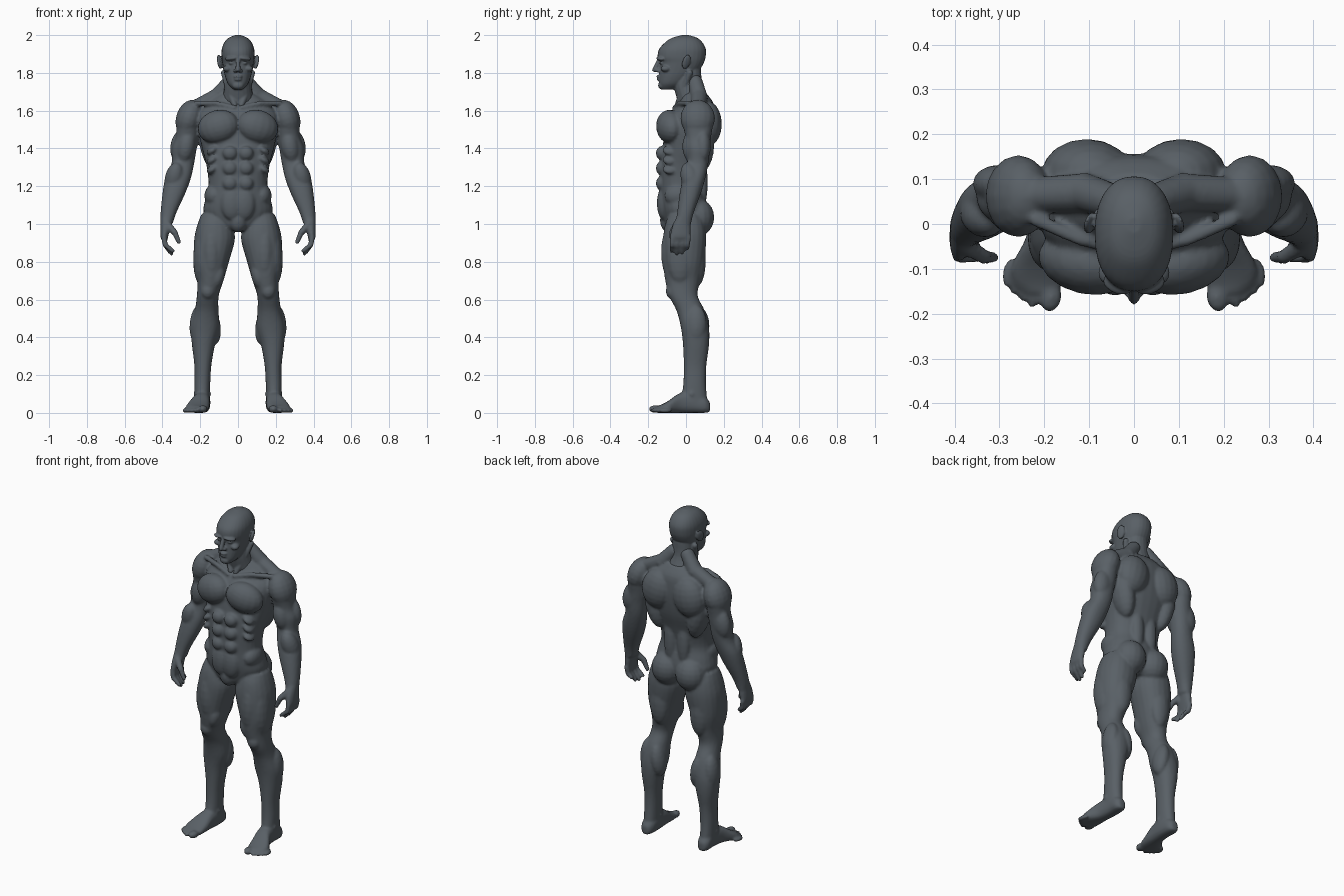
import bpy, math
from mathutils import Vector, Matrix

skin = bpy.data.materials.new("slate grey")
skin.diffuse_color = (0.10, 0.117, 0.133, 1)
BOTH, MID = (1, -1), (1,)
verts, faces = [], []


def bridge(loops):
    # closed skin over a stack of loops, wound outwards
    n, base = len(loops[0]), len(verts)
    pts = [Vector(p) for loop in loops for p in loop]
    c = sum(pts, Vector()) / len(pts)
    new = [list(range(n))[::-1], [(len(loops) - 1) * n + k for k in range(n)]]
    for i in range(len(loops) - 1):
        for k in range(n):
            j = (k + 1) % n
            new.append([i * n + k, i * n + j, i * n + n + j, i * n + n + k])
    vol = sum((pts[f[0]] - c).dot((pts[f[1]] - c).cross(pts[f[2]] - c)) for f in new[2:])
    verts.extend(p[:] for p in pts)
    faces.extend([base + v for v in (f if vol > 0 else f[::-1])] for f in new)


def smooth_rings(rings, n=4):
    # Catmull-Rom between the given rings
    out = []
    for i in range(len(rings) - 1):
        p = [rings[max(0, min(len(rings) - 1, i + k))] for k in (-1, 0, 1, 2)]
        for s in range(n):
            t = s / n
            out.append([0.5 * (2 * b + (c - a) * t + (2 * a - 5 * b + 4 * c - d) * t * t
                               + (3 * b - a - 3 * c + d) * t ** 3) for a, b, c, d in zip(*p)])
    return out + [list(rings[-1])]


def loft(rings, along="z", power=2.2, sides=MID, seg=20):
    # rings: centre x, y, z, half width in x, half size in the other direction
    for s in sides:
        loops = []
        for x, y, z, rx, ro in smooth_rings(rings):
            loop = []
            for k in range(seg):
                c, d = math.cos(2 * math.pi * k / seg), math.sin(2 * math.pi * k / seg)
                u = math.copysign(abs(c) ** (2 / power), c) * max(rx, 0.003)
                v = math.copysign(abs(d) ** (2 / power), d) * max(ro, 0.003)
                loop.append((s * (x + u), y + v, z) if along == "z" else (s * (x + u), y, z + v))
            loops.append(loop)
        bridge(loops)


def ball_rows(m, bottom, top, rb, rt, rows, seg):
    # rounded solid along local z, from a lower to an upper half ball
    loops = []
    for i in range(rows + 1):
        a = math.pi * (0.03 + 0.94 * i / rows) - math.pi / 2
        r, z = (rb, bottom) if a < 0 else (rt, top)
        loops.append([m @ Vector((r * math.cos(a) * math.cos(2 * math.pi * k / seg),
                                  r * math.cos(a) * math.sin(2 * math.pi * k / seg),
                                  z + r * math.sin(a))) for k in range(seg)])
    bridge(loops)


def blob(c, r, tilt=(0, 0, 0), sides=BOTH):
    # ellipsoid muscle; tilt in degrees
    m = Matrix.Identity(4)
    for ang, ax in zip(tilt, "XYZ"):
        m = Matrix.Rotation(math.radians(ang), 4, ax) @ m
    m = Matrix.Translation(c) @ m @ Matrix.Diagonal((*r, 1))
    for s in sides:
        ball_rows(Matrix.Diagonal((s, 1, 1, 1)) @ m, 0, 0, 1, 1, 10, 16)


def rod(pts, sides=BOTH):
    # chain of tapered round-ended rods: x, y, z, radius
    for a, b in zip(pts, pts[1:]):
        va, d = Vector(a[:3]), Vector(b[:3]) - Vector(a[:3])
        m = Matrix.Translation(va) @ d.to_track_quat("Z", "Y").to_matrix().to_4x4()
        for s in sides:
            ball_rows(Matrix.Diagonal((s, 1, 1, 1)) @ m, 0, d.length, a[3], b[3], 7, 12)


def front_back(rows):
    # z, half width, front y, back y -> loft rings
    return [(0, (f + b) / 2, z, w, (b - f) / 2) for z, w, f, b in rows]


def finish(name, voxel, iterations):
    # fuse all collected pieces into one smooth surface
    me = bpy.data.meshes.new(name)
    me.from_pydata(verts, [], faces)
    me.materials.append(skin)
    ob = bpy.data.objects.new(name, me)
    bpy.context.collection.objects.link(ob)
    rm = ob.modifiers.new("fuse", "REMESH")
    rm.mode, rm.voxel_size, rm.use_smooth_shade = "VOXEL", voxel, True
    sm = ob.modifiers.new("soften", "SMOOTH")
    sm.factor, sm.iterations = 0.5, iterations
    verts.clear()
    faces.clear()


# torso
loft(front_back([(0.965, .05, -.10, .05), (1.0, .12, -.115, .09), (1.06, .18, -.125, .11),
                 (1.12, .176, -.135, .105), (1.20, .157, -.138, .09), (1.30, .165, -.138, .11),
                 (1.40, .19, -.125, .14), (1.50, .21, -.11, .155), (1.58, .21, -.085, .155),
                 (1.64, .16, -.04, .145), (1.69, .09, -.02, .11)]), power=2.3, seg=28)
blob((.105, -.085, 1.515), (.112, .072, .088), (0, 15, 12))      # chest
blob((.105, .115, 1.53), (.10, .075, .12), (0, -10, 0))          # shoulder blades
blob((.145, .075, 1.42), (.058, .075, .15), (0, 12, 0))          # lats
blob((.045, .085, 1.22), (.038, .03, .14))                       # lower back
for z in (1.375, 1.295, 1.215):
    blob((.042, -.128, z), (.04, .032, .038))                    # abs
blob((.032, -.118, 1.11), (.06, .036, .09))
for z in (1.39, 1.34, 1.29):
    blob((.135, -.085, z), (.035, .04, .02), (0, 35, 0))         # ribs
blob((.128, -.04, 1.15), (.05, .075, .06))                       # flanks
blob((.08, .065, 1.035), (.09, .085, .098))                      # buttocks
blob((0, -.092, 1.02), (.05, .046, .065), sides=MID)             # groin
rod([(.045, .05, 1.75, .04), (.11, .07, 1.675, .045), (.23, .065, 1.615, .04)])       # traps
rod([(.02, -.06, 1.615, .014), (.12, -.035, 1.64, .014), (.22, .01, 1.638, .016)])    # collarbones

# arms
loft([(.25, .06, 1.64, .035, .05), (.262, .062, 1.55, .058, .08), (.27, .065, 1.46, .06, .068),
      (.285, .065, 1.40, .066, .063), (.292, .062, 1.32, .060, .056), (.318, .042, 1.24, .068, .060),
      (.340, .022, 1.16, .060, .056), (.368, -.003, 1.06, .042, .044), (.378, -.015, 1.0, .032, .042)],
     sides=BOTH)
blob((.258, .062, 1.56), (.07, .092, .10), (0, -18, 0))          # deltoids
blob((.275, .03, 1.41), (.048, .05, .085), (0, -10, 0))          # biceps
blob((.303, .09, 1.415), (.055, .042, .09), (0, -12, 0))         # triceps
blob((.338, .025, 1.24), (.05, .052, .09), (15, -12, 0))         # forearms

# hands
loft([(.378, -.015, 1.03, .032, .038), (.385, -.025, .98, .026, .050),
      (.390, -.03, .935, .021, .054), (.388, -.03, .915, .015, .048)], sides=BOTH)
for i, (y, tip) in enumerate(((-.070, .85), (-.043, .835), (-.015, .84), (.012, .862))):
    rod([(.392, y, .93, .0155), (.386, y - .004, .89, .0145), (.345 + .006 * i, y - .006, tip + .008, .0115)])
rod([(.372, -.05, .995, .021), (.335, -.073, .955, .017), (.313, -.075, .905, .0125)])

# legs: z, centre x, half width, front y, back y
leg = [(1.05, .115, .08, -.09, .08), (1.0, .122, .092, -.11, .10), (.92, .124, .108, -.122, .108),
       (.80, .140, .092, -.122, .095), (.70, .146, .069, -.11, .075), (.62, .160, .058, -.09, .062),
       (.54, .166, .063, -.05, .10), (.45, .174, .076, -.027, .122), (.36, .183, .061, -.016, .122),
       (.25, .186, .045, -.012, .108), (.15, .189, .042, -.015, .106), (.05, .19, .040, -.03, .115)]
loft([(x, (f + b) / 2, z, w, (b - f) / 2) for z, x, w, f, b in leg], sides=BOTH)
blob((.14, -.078, .85), (.052, .054, .15))                       # front thighs
blob((.19, -.03, .84), (.047, .075, .16), (0, -3, 0))            # outer thighs
blob((.108, -.065, .725), (.038, .046, .07), (0, -12, 0))        # inner thighs
blob((.135, .06, .81), (.06, .045, .14))                         # hamstrings
blob((.16, -.077, .645), (.036, .03, .042))                      # kneecaps
blob((.135, .07, .46), (.043, .055, .10), (0, 8, 0))             # calves
blob((.215, .055, .47), (.041, .055, .10), (0, -5, 0))

# feet
loft([(.19, .127, .030, .020, .026), (.19, .10, .042, .038, .042), (.188, .04, .055, .042, .055),
      (.195, -.03, .053, .046, .053), (.212, -.09, .033, .060, .033), (.215, -.13, .022, .056, .022),
      (.205, -.155, .018, .035, .018)], along="y", power=2.5, sides=BOTH)
for x, y, r in ((.185, -.163, .024), (.222, -.155, .016), (.243, -.142, .015), (.262, -.126, .015), (.278, -.108, .015)):
    blob((x, y, r * .85), (r, .034, r * .85), (0, 0, 12))
blob((.19, .03, .10), (.048, .03, .025))                         # ankles
finish("body", .008, 3)

# head and neck
loft([(0, .055, 1.60, .10, .085), (0, .032, 1.67, .082, .082), (0, .01, 1.74, .070, .076),
      (0, .01, 1.82, .064, .07)])
loft(front_back([(1.712, .025, -.130, -.06), (1.74, .052, -.142, -.01), (1.78, .068, -.142, .035),
                 (1.82, .077, -.140, .075), (1.855, .083, -.138, .095), (1.885, .087, -.150, .104),
                 (1.925, .086, -.143, .105), (1.96, .073, -.112, .088), (1.985, .05, -.075, .06),
                 (2.0, .015, -.02, .015)]), power=2.25, seg=28)
rod([(.075, .02, 1.80, .016), (.045, -.02, 1.70, .018), (.018, -.045, 1.63, .015)])   # neck cords
rod([(0, -.143, 1.868, .011), (0, -.162, 1.822, .014)], sides=MID)                    # nose
blob((0, -.158, 1.815), (.014, .022, .012), sides=MID)
blob((.014, -.148, 1.812), (.011, .014, .010))
blob((.036, -.134, 1.876), (.036, .022, .011), (0, 6, 20))       # brows
blob((.034, -.126, 1.852), (.015, .013, .009))                   # eyes
blob((.052, -.104, 1.822), (.026, .032, .018), (0, 0, 35))       # cheekbones
blob((0, -.142, 1.781), (.024, .015, .008), sides=MID)           # lips
blob((0, -.140, 1.765), (.021, .015, .008), sides=MID)
blob((0, -.130, 1.733), (.03, .018, .020), sides=MID)            # chin
blob((.097, .002, 1.858), (.010, .024, .040), (-12, 14, 25))     # ears
finish("head", .005, 2)
